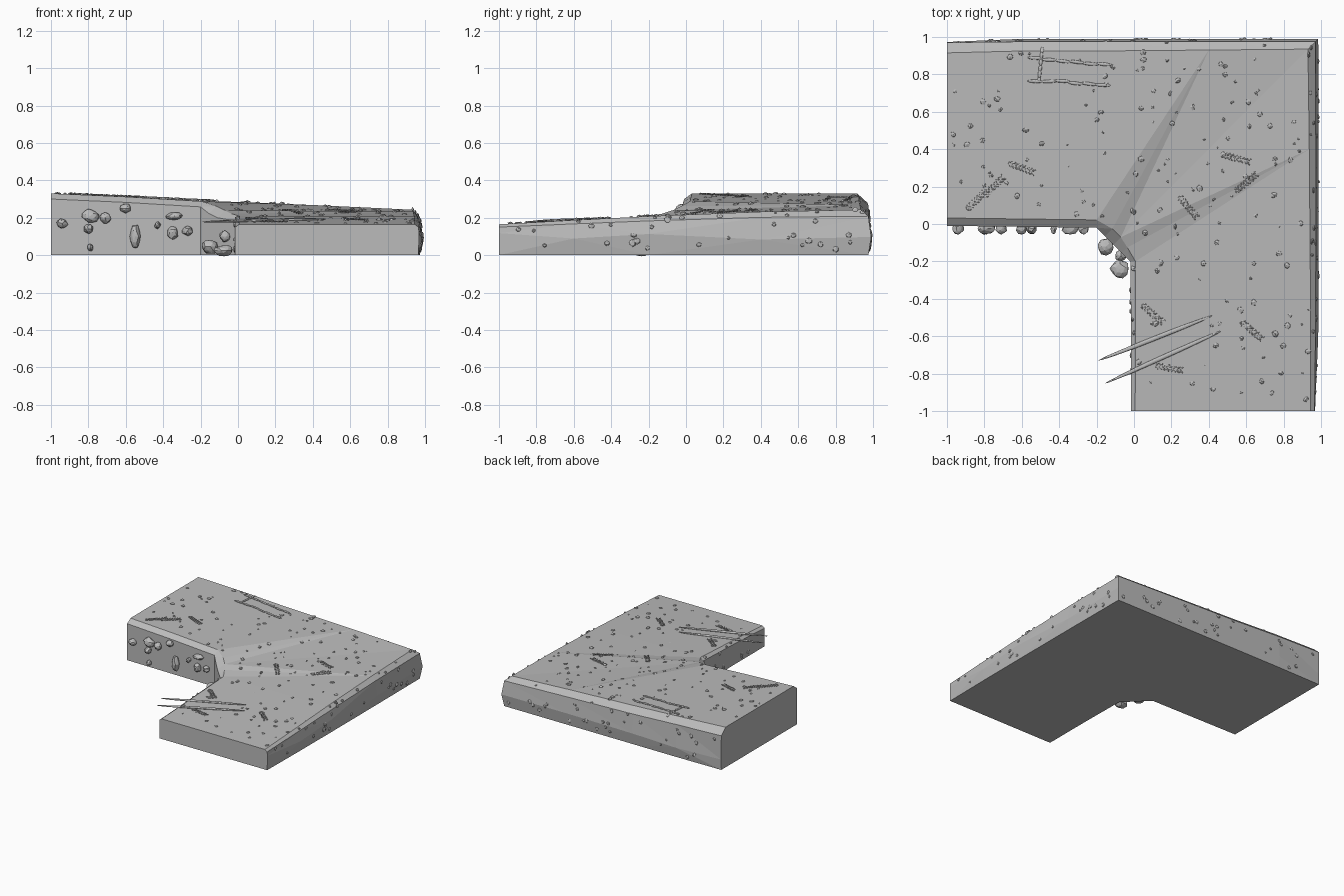
import bpy, bmesh, random
from math import radians, atan2
from mathutils import Vector, Matrix, Euler
from mathutils.bvhtree import BVHTree

random.seed(7)
rnd = random.uniform
cube = bpy.data.objects.get("Cube")
if cube:
    bpy.data.objects.remove(cube, do_unlink=True)

GREY = (0.5, 0.5, 0.5, 1)
stone = bpy.data.materials.new("stone_grey")
stone.use_nodes = True
stone.diffuse_color = GREY
stone.node_tree.nodes["Principled BSDF"].inputs["Base Color"].default_value = GREY


def finish(bm, name):
    bmesh.ops.recalc_face_normals(bm, faces=bm.faces)
    mesh = bpy.data.meshes.new(name)
    bm.to_mesh(mesh)
    bm.free()
    mesh.materials.append(stone)
    obj = bpy.data.objects.new(name, mesh)
    bpy.context.collection.objects.link(obj)


def blob(bm, centre, size, turn=(0, 0, 0), rough=0.2, detail=1):
    """Faceted lump: a stretched, roughened icosphere."""
    verts = bmesh.ops.create_icosphere(bm, subdivisions=detail, radius=1)["verts"]
    for v in verts:
        v.co *= rnd(1 - rough, 1 + rough)
    m = (Matrix.Translation(centre) @ Euler(turn).to_matrix().to_4x4()
         @ Matrix.Diagonal((*size, 1)))
    bmesh.ops.transform(bm, matrix=m, verts=verts)


# Sloping slab: cross-sections swept round the corner from the left arm to the front arm
# inner point, inner height, outer point, outer height, bevel drop inside, outside
stations = [
    ((-1, -0.01), .33, (-1, .97), .33, .03, .05),
    ((-.6, -0.015), .312, (-.6, .975), .312, .03, .045),
    ((-.2, -0.02), .288, (-.2, .975), .292, .03, .045),
    ((-.155, -.065), .262, (.4, .975), .268, .04, .04),
    ((-.11, -.11), .24, (.97, .975), .243, .04, .035),
    ((-.065, -.155), .222, (.972, .4), .232, .03, .03),
    ((-.02, -.2), .208, (.972, -.2), .208, .02, .025),
    ((-.015, -.6), .187, (.97, -.6), .187, .017, .02),
    ((-.015, -1), .165, (.965, -1), .165, .015, .015),
]
bm = bmesh.new()
rings = []
last = len(stations) - 1
for i, (a, ha, b, hb, da, db) in enumerate(stations):
    inward = Vector((0, 1, 0) if i < 3 else (1, 0, 0) if i > 5 else (.7, .7, 0))
    outward = Vector((0, 1, 0) if i < 4 else (1, 0, 0) if i > 4 else (1, 1, 0))
    a, b = Vector((*a, 0)), Vector((*b, 0))
    up = Vector((0, 0, 1))
    bulge = 0.003 if i in (0, last) else 0.015
    profile = [
        a, a + up * rnd(.06, .12), a + up * (ha - da),
        a + inward * (da * 1.4) + up * ha,
        b - outward * (db + .005) + up * hb,
        b + up * (hb - db),
        b + outward * bulge + up * rnd(.08, .12), b,
    ]
    rings.append([bm.verts.new(p) for p in profile])
for r, s in zip(rings, rings[1:]):
    for k in range(len(r)):
        n = (k + 1) % len(r)
        bm.faces.new((r[k], r[n], s[n], s[k]))
bm.faces.new(rings[0])
bm.faces.new(rings[-1])
bmesh.ops.triangulate(bm, faces=[f for f in bm.faces if len(f.verts) == 4])
slab_tree = BVHTree.FromBMesh(bm)
finish(bm, "corner_slab")


def ground(x, y):
    hit = slab_tree.ray_cast(Vector((x, y, 1)), Vector((0, 0, -1)))[0]
    return hit.z if hit else None


# Pebbles scattered over the top
bm = bmesh.new()
for _ in range(210):
    x, y = rnd(-.97, .96), rnd(-.97, .96)
    z = ground(x, y)
    if z is not None:
        s = rnd(.007, .02)
        blob(bm, (x, y, z), (s, s * rnd(.7, 1), s * .6), (0, 0, rnd(0, 6)), .15)
finish(bm, "top_pebbles")

# Pebbles stuck to the outer and inner walls
bm = bmesh.new()
walls = [((0, -1, 0), 30, -.95, .95), ((-1, 0, 0), 40, -.95, .95), ((1, 0, 0), 9, -.95, -.3)]
for direction, count, low, high in walls:
    d = Vector(direction)
    for _ in range(count):
        t, z = rnd(low, high), rnd(.03, .24)
        start = -d * 2 + Vector((t if d.x == 0 else 0, t if d.y == 0 else 0, z))
        hit = slab_tree.ray_cast(start, d)[0]
        if hit:
            s = rnd(.009, .02)
            blob(bm, hit, [.008 if c else s for c in direction[:2]] + [s], (0, 0, 0), .15)
finish(bm, "wall_pebbles")

# Larger rocks set into the inner wall and lying at its foot: x, z, width, height
bm = bmesh.new()
wall_rocks = [(-.94, .17, .03, .025), (-.79, .21, .045, .035), (-.8, .14, .025, .025),
              (-.71, .2, .03, .03), (-.6, .25, .03, .025), (-.55, .1, .028, .065),
              (-.43, .16, .015, .02), (-.34, .21, .045, .02), (-.35, .12, .03, .035),
              (-.27, .13, .03, .025), (-.79, .04, .015, .02)]
for x, z, w, h in wall_rocks:
    blob(bm, (x, -.025, z), (w, .03, h), (0, rnd(-.3, .3), 0), .12, 2)
blob(bm, (-.15, -.12, .045), (.045, .045, .04), (0, 0, .7), .12, 2)
blob(bm, (-.075, -.24, .025), (.05, .05, .03), (0, 0, .3), .12, 2)
blob(bm, (-.07, -.17, .1), (.03, .03, .03), (0, 0, .3), .12, 2)
finish(bm, "inner_rocks")


def stick(bm, start, end, radius):
    a, b = Vector(start), Vector(end)
    d = b - a
    pitch = -atan2(d.z, d.xy.length)
    blob(bm, (a + b) / 2, (d.length / 2, radius, radius * .7),
         (0, pitch, atan2(d.y, d.x)), .03, 3)


# Long twigs overhanging the inner edge, and thin ones lying at the back
bm = bmesh.new()
stick(bm, (-.19, -.73, .178), (.42, -.49, .197), .012)
stick(bm, (-.15, -.85, .177), (.47, -.57, .192), .012)
for (x0, y0), (x1, y1) in [((-.57, .89), (-.13, .85)), ((-.57, .77), (-.14, .745)),
                           ((-.51, .75), (-.49, .94))]:
    steps = 6
    for k in range(steps):
        t0, t1 = k / steps, (k + 1.2) / steps
        p, q = [(x0 + (x1 - x0) * t, y0 + (y1 - y0) * t + rnd(-.006, .006)) for t in (t0, t1)]
        stick(bm, (*p, (ground(*p) or .3) + .003), (*q, (ground(*q) or .3) + .003), .009)
finish(bm, "twigs")

# Leafy sprigs: small pointed leaves in pairs along a stem: x, y, heading
bm = bmesh.new()
sprigs = [(-.6, .3, -20), (-.75, .2, 45), (-.84, .13, 45), (.29, .09, -50), (.6, .22, 40),
          (.55, .35, -15), (.1, -.48, -40), (.63, -.57, -40), (.19, -.77, -10)]
for x, y, heading in sprigs:
    turn = Matrix.Rotation(radians(heading), 3, "Z")
    for k in range(8):
        for side in (-1, 1):
            p = Vector((x, y, 0)) + turn @ Vector(((k - 3.5) * .019, side * .01, 0))
            z = ground(p.x, p.y) or .2
            blob(bm, (p.x, p.y, z + .004), (.014, .005, .004),
                 (0, rnd(-.4, .2), radians(heading) + side * .7), .1)
finish(bm, "leaf_sprigs")
